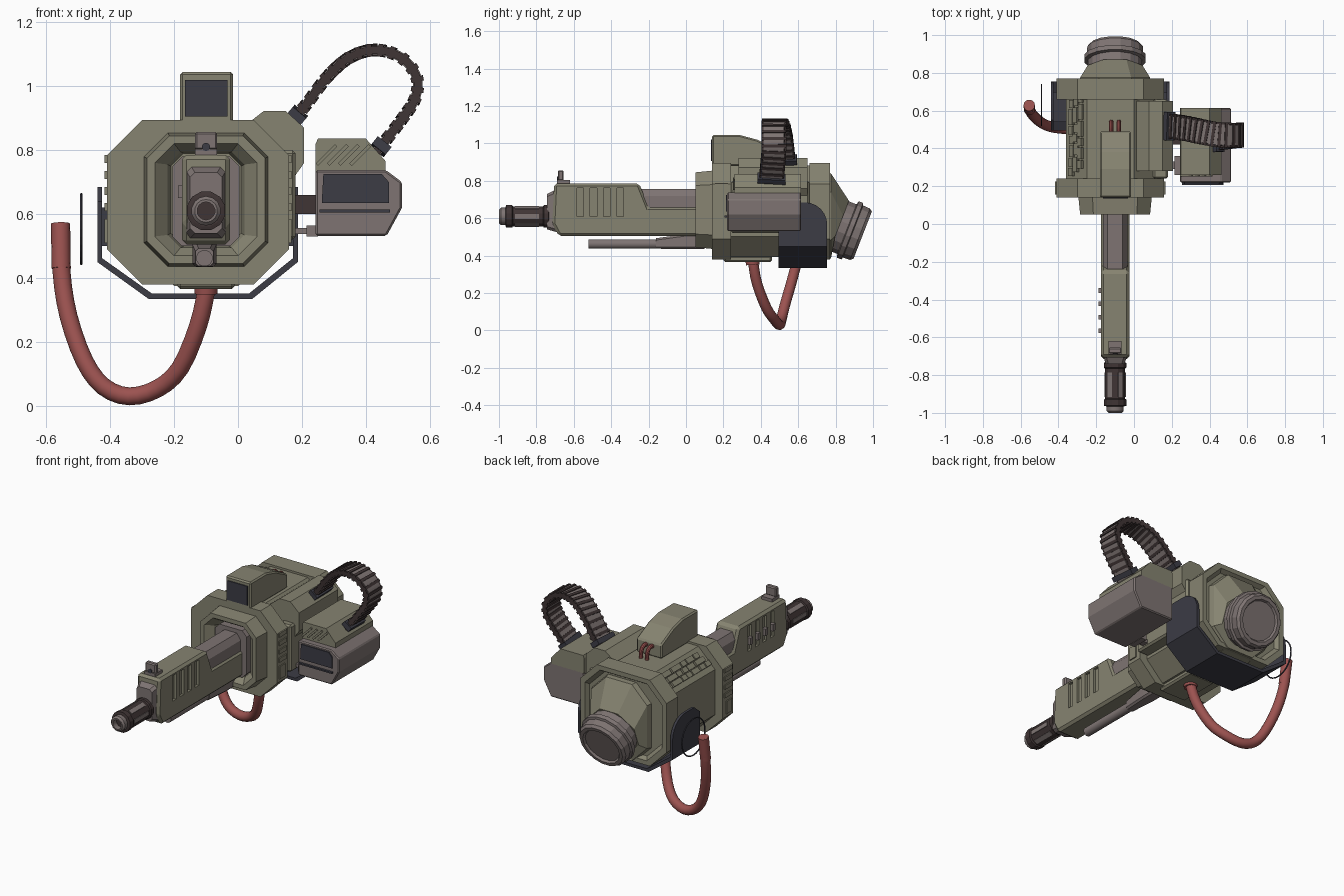
import bpy, bmesh, math, random
from mathutils import Vector, Matrix

if "Cube" in bpy.data.objects:
    bpy.data.objects.remove(bpy.data.objects["Cube"])

random.seed(4)
def material(name, c):
    m = bpy.data.materials.new(name)
    m.diffuse_color = (*c, 1)
    m.use_nodes = True
    m.node_tree.nodes["Principled BSDF"].inputs["Base Color"].default_value = m.diffuse_color
    return m
OLIVE = material("olive", (.24, .23, .165))
GREY = material("warm_grey", (.21, .175, .17))
DARK = material("dark_blue", (.045, .045, .06))
BROWN = material("dark_brown", (.05, .035, .035))
RED = material("red", (.33, .085, .08))
Y = Vector((0, 1, 0))
CX = -.1      # gun centre line

def loft(name, rings, mat, smooth=False, bevel=0):
    """Skin a stack of equal-length rings and cap both ends."""
    bm = bmesh.new()
    vs = [[bm.verts.new(p) for p in r] for r in rings]
    n = len(rings[0])
    for a, b in zip(vs, vs[1:]):
        for i in range(n):
            bm.faces.new((a[i], a[(i+1) % n], b[(i+1) % n], b[i]))
    bm.faces.new(vs[0])
    bm.faces.new(vs[-1])
    bmesh.ops.recalc_face_normals(bm, faces=bm.faces)
    me = bpy.data.meshes.new(name)
    bm.to_mesh(me)
    bm.free()
    ob = bpy.data.objects.new(name, me)
    bpy.context.collection.objects.link(ob)
    me.materials.append(mat)
    if bevel:
        m = ob.modifiers.new("bevel", 'BEVEL')
        m.width, m.segments, m.limit_method = bevel, 1, 'ANGLE'
    if smooth:
        bpy.ops.object.select_all(action='DESELECT')
        ob.select_set(True)
        bpy.context.view_layer.objects.active = ob
        bpy.ops.object.shade_smooth_by_angle(angle=math.radians(35))
    return ob

def prism(name, pts, axis, a, b, mat, bevel=0):
    put = {'x': lambda u, v, h: (h, u, v), 'y': lambda u, v, h: (u, h, v)}[axis]
    return loft(name, [[put(u, v, h) for u, v in pts] for h in (a, b)], mat, bevel=bevel)

def box(name, x, y, z, mat, bevel=0):
    return prism(name, [(x[0], z[0]), (x[1], z[0]), (x[1], z[1]), (x[0], z[1])], 'y', *y, mat, bevel)

def obox(name, loc, size, rot, mat):
    sx, sy, sz = (s/2 for s in size)
    ob = box(name, (-sx, sx), (-sy, sy), (-sz, sz), mat)
    ob.matrix_world = Matrix.Translation(loc) @ rot.to_4x4()
    return ob

def octa(y, cx, cz, hw, hz, c):
    return [(cx+a, y, cz+b) for a, b in ((-hw, c-hz), (c-hw, -hz), (hw-c, -hz), (hw, c-hz),
                                         (hw, hz-c), (hw-c, hz), (c-hw, hz), (-hw, hz-c))]

def lathe(name, prof, origin, axis, n, mat, smooth=False):
    q = Vector(axis).to_track_quat('Z', 'Y')
    return loft(name, [[Vector(origin) + q @ Vector((r*math.cos(math.tau*(i+.5)/n), r*math.sin(math.tau*(i+.5)/n), h))
                        for i in range(n)] for r, h in prof], mat, smooth)

def spline(pts, k):
    p = [Vector(q) for q in (pts[0], *pts, pts[-1])]
    out = []
    for a, b, c, d in zip(p, p[1:], p[2:], p[3:]):
        for t in (i/k for i in range(k)):
            out.append(.5*(2*b + (c-a)*t + (2*a-5*b+4*c-d)*t*t + (3*b-a-3*c+d)*t**3))
    return out + [p[-1]]

def frames(path, ref):
    for i, p in enumerate(path):
        t = (path[min(i+1, len(path)-1)] - path[max(i-1, 0)]).normalized()
        n = t.cross(ref).normalized()
        yield p, t, n, n.cross(t)

def sweep(name, path, section, mat, ref=Y, smooth=False):
    return loft(name, [[p + n*u + b*v for u, v in section] for p, t, n, b in frames(path, ref)], mat, smooth)

def circle(r, n=14):
    return [(r*math.cos(math.tau*i/n), r*math.sin(math.tau*i/n)) for i in range(n)]

# main body with raised front and rear flanges
loft("body", [octa(y, -.125, .637, .235, .245, .11) for y in (.2, .72)], OLIVE)
loft("front_flange", [octa(y, -.125, .637, .285, .257, .11) for y in (.14, .24)], OLIVE)
loft("rear_flange", [octa(.66, -.125, .637, .285, .257, .11), octa(.77, -.125, .637, .285, .257, .11),
                     octa(.77, -.125, .637, .255, .23, .1), octa(.745, -.125, .637, .24, .215, .1)], OLIVE)
loft("front_collar", [octa(.15, CX, .645, .195, .21, .075), octa(.05, CX, .645, .185, .2, .07),
                      octa(.05, CX, .645, .16, .175, .06), octa(.09, CX, .645, .12, .15, .04),
                      octa(.13, CX, .645, .11, .145, .04)], OLIVE)
loft("opening_frame", [octa(y, CX, .64, .105, .14, .03) for y in (.075, .14)], GREY)
box("belly_plate", (-.19, -.01), (.2, .46), (.365, .4), OLIVE, .01)
for x0, x1 in ((-.417, -.405), (.155, .167)):
    for z in (.61, .66, .71, .76):
        box("flange_rib", (x0, x1), (.155, .225), (z, z+.025), OLIVE)
    box("flange_panel", (x0, x1), (.16, .21), (.51, .585), OLIVE)

# brick-like plates on the left shoulder
tilt = Matrix.Rotation(-math.atan2(.11, .11), 3, 'Y')
for row in range(3):
    y = .25 + .02*row
    while y < .64:
        w = random.choice((.05, .07, .09))
        s = (row - 1)*.034
        obox("armour_plate", (-.305+s*.71, y+w/2, .832+s*.71), (.03, w-.008, random.choice((.016, .026))), tilt, OLIVE)
        y += w

# right shoulder housing that feeds the belt
prism("shoulder_housing", [(.0, .86), (.08, .922), (.15, .922), (.207, .87), (.207, .76), (.15, .68), (.0, .68)],
      'y', .28, .65, OLIVE)
box("shoulder_side_block", (.1, .18), (.24, .66), (.52, .8), OLIVE, .01)

# sight housing on top with screen and wires
prism("sight_housing", [(.14, .88), (.14, 1.044), (.29, 1.044), (.38, 1.02), (.49, .965), (.49, .88)],
      'x', -.181, -.015, OLIVE, .008)
box("sight_screen", (-.165, -.033), (.134, .15), (.905, 1.02), DARK)
for x in (-.12, -.08):
    sweep("sight_wire", spline([(x, .47, .94), (x, .51, .945), (x, .535, .925), (x, .54, .88)], 4),
          circle(.012, 10), RED, Vector((1, 0, 0)), True)

# receiver with vent slots cut in both sides
rec = prism("receiver", [(-.705, .785), (-.25, .785), (-.2, .66), (.1, .66), (.1, .505), (-.68, .505), (-.715, .57)],
            'x', -.175, -.025, OLIVE, .014)
for i in range(4):
    y = -.583 + .071*i
    cut = box("vent_cutter", (-.3, -.16), (y, y+.036), (.61, .762), DARK)
    cut2 = box("vent_cutter", (-.04, .1), (y, y+.036), (.61, .762), DARK)
    for c in (cut, cut2):
        c.hide_render = True
        c.hide_set(True)
        m = rec.modifiers.new("vent", 'BOOLEAN')
        m.operation, m.object, m.solver = 'DIFFERENCE', c, 'EXACT'
    box("receiver_lug", (-.188, -.165), (y+.006, y+.03), (.65, .69), GREY)
prism("upper_receiver", [(-.165, .52), (-.035, .52), (-.035, .72), (-.06, .757), (-.14, .757), (-.165, .72)],
      'y', -.28, .12, GREY)
loft("muzzle_plate", [octa(-.742, CX, .635, .05, .095, .015), octa(-.69, CX, .64, .065, .115, .015)], GREY)

# front sight
box("front_sight_base", (-.135, -.065), (-.69, -.62), (.78, .803), GREY)
box("front_sight_post", (-.135, -.065), (-.685, -.655), (.8, .856), GREY, .006)
lathe("front_sight_hole", [(.013, 0), (.013, .008)], (CX, -.683, .81), (0, -1, 0), 10, DARK)

# barrel and slotted muzzle brake
lathe("barrel", [(.046, 0), (.046, .29), (.036, .3), (.028, .3), (.028, .2)], (CX, -.7, .61), (0, -1, 0), 14, GREY, True)
lathe("muzzle_brake", [(.05, 0), (.062, .005), (.062, .03), (.055, .035), (.055, .195), (.062, .2), (.062, .232),
                       (.05, .235)], (CX, -.73, .61), (0, -1, 0), 12, BROWN)
for i in range(6):
    a = math.tau*i/6
    obox("brake_slot", (CX+.051*math.cos(a), -.85, .61+.051*math.sin(a)), (.012, .13, .026),
         Matrix.Rotation(-a, 3, 'Y'), GREY)

# tube under the barrel
lathe("lower_tube", [(.026, 0), (.026, .5)], (CX-.005, -.02, .462), (0, -1, 0), 12, GREY, True)
loft("lower_tube_mount", [octa(-.16, CX-.005, .465, .028, .028, .01), octa(0, CX-.005, .475, .038, .04, .01),
                          octa(.1, CX-.005, .475, .038, .04, .01)], GREY)

# rear cone and tilted round cap
back = Vector((0, .932, -.362))
q = back.to_track_quat('Z', 'Y')
start = Vector((CX, .80, .565))
def tilted(r, h):
    c = octa(0, 0, 0, r, r, r*.586)
    return [start + Vector((p[0], 0, 0)) + back*h + Vector((0, .362, .932))*p[2] for p in c]
loft("rear_cone", [octa(.72, CX, .61, .2, .235, .1), octa(.775, CX, .612, .185, .228, .1), tilted(.145, .02)], OLIVE)
lathe("rear_cap", [(.145, -.04), (.145, .065), (.165, .07), (.165, .095), (.152, .1), (.15, .14), (.138, .155),
                   (.118, .155), (.11, .143)], start, back, 16, GREY)

# dark cradle: bent floor and rounded side plates
o = [(-.44, .68-.23), (-.28, .335), (.045, .335), (.187, .45)]
i_ = [(.172, .462), (.035, .352), (-.27, .352), (-.425, .462)]
prism("cradle_floor", o + i_, 'y', .495, .755, DARK)
arch = [(.495, .45), (.755, .45)] + [(.635+.12*math.cos(a), .565+.12*math.sin(a))
        for a in (math.pi/2*k/6 for k in range(7))] + [(.55, .685), (.495, .64)]
for x in (-.44, .172):
    prism("cradle_side", arch, 'x', x, x+.015, DARK)
    box("cradle_mount", (-.43, -.35) if x < 0 else (.1, .175), (.54, .7), (.5, .62), DARK)

# red hose hanging below, with a thin wire ring
hose = [(-.1, .36, .41), (-.1, .36, .36), (-.125, .38, .25), (-.18, .43, .12), (-.25, .475, .055), (-.34, .5, .03),
        (-.42, .51, .06), (-.48, .53, .14), (-.53, .57, .28), (-.552, .605, .42), (-.553, .63, .57)]
sweep("hose", spline(hose, 3), circle(.028), RED, smooth=True)
lathe("hose_socket", [(.04, 0), (.036, .045)], (-.1, .355, .395), (0, .05, -1), 14, RED, True)
sweep("hose_end", [Vector((-.553, .605, .43)), Vector((-.555, .628, .57))], circle(.03), RED, smooth=True)
bpy.ops.mesh.primitive_torus_add(major_radius=.109, minor_radius=.004, major_segments=28, minor_segments=6,
                                 location=(-.49, .63, .553), rotation=(0, math.pi/2, 0))
bpy.context.object.name = "wire_ring"
bpy.context.object.data.materials.append(DARK)

# side pod with screen, on a short arm
prism("pod_body", [(.243, .532), (.465, .532), (.513, .62), (.513, .70), (.462, .738), (.243, .738)],
      'y', .22, .615, GREY, .006)
prism("pod_top", [(.243, .73), (.462, .73), (.462, .765), (.4, .836), (.25, .836), (.243, .82)],
      'y', .26, .615, OLIVE)
prism("pod_screen", [(.262, .635), (.472, .635), (.472, .7), (.45, .725), (.267, .725)], 'y', .213, .23, DARK)
box("pod_ledge", (.255, .475), (.207, .23), (.605, .614), DARK)
for k in range(4):
    obox("pod_slat", (.277+.035*k, .258, .785), (.085, .012, .011), Matrix.Rotation(-math.radians(45), 3, 'Y'), OLIVE)
box("pod_arm", (.15, .25), (.29, .33), (.537, .557), GREY)
box("pod_arm_clamp", (.215, .25), (.26, .36), (.53, .565), GREY)
box("pod_rear_arm", (.15, .25), (.42, .5), (.6, .66), BROWN)

# ammunition belt: grey core, brown links
belt = spline([(.165, .52, .885), (.215, .515, .945), (.28, .505, 1.03), (.35, .49, 1.09), (.43, .475, 1.113),
               (.51, .47, 1.09), (.558, .47, 1.03), (.555, .47, .965), (.515, .465, .9), (.43, .455, .79)], 8)
sweep("belt_core", belt, [(-.015, -.055), (.015, -.055), (.015, .055), (-.015, .055)], GREY)
gap = 1
last = belt[0] - Vector((1, 0, 0))
for p, t, n, b in frames(belt, Y):
    if (p-last).length > .031:
        obox("belt_link", p, (.04, .132, .016), Matrix((n, b, t)).transposed(), BROWN)
        last = p
for v in (-.061, .061):
    sweep("belt_rail", belt, [(-.012, v-.005), (.012, v-.005), (.012, v+.005), (-.012, v+.005)], BROWN)
fr = list(frames(belt, Y))
for p, t, n, b in (fr[4], fr[-3]):
    obox("belt_socket", p, (.055, .15, .03), Matrix((n, b, t)).transposed(), DARK)
